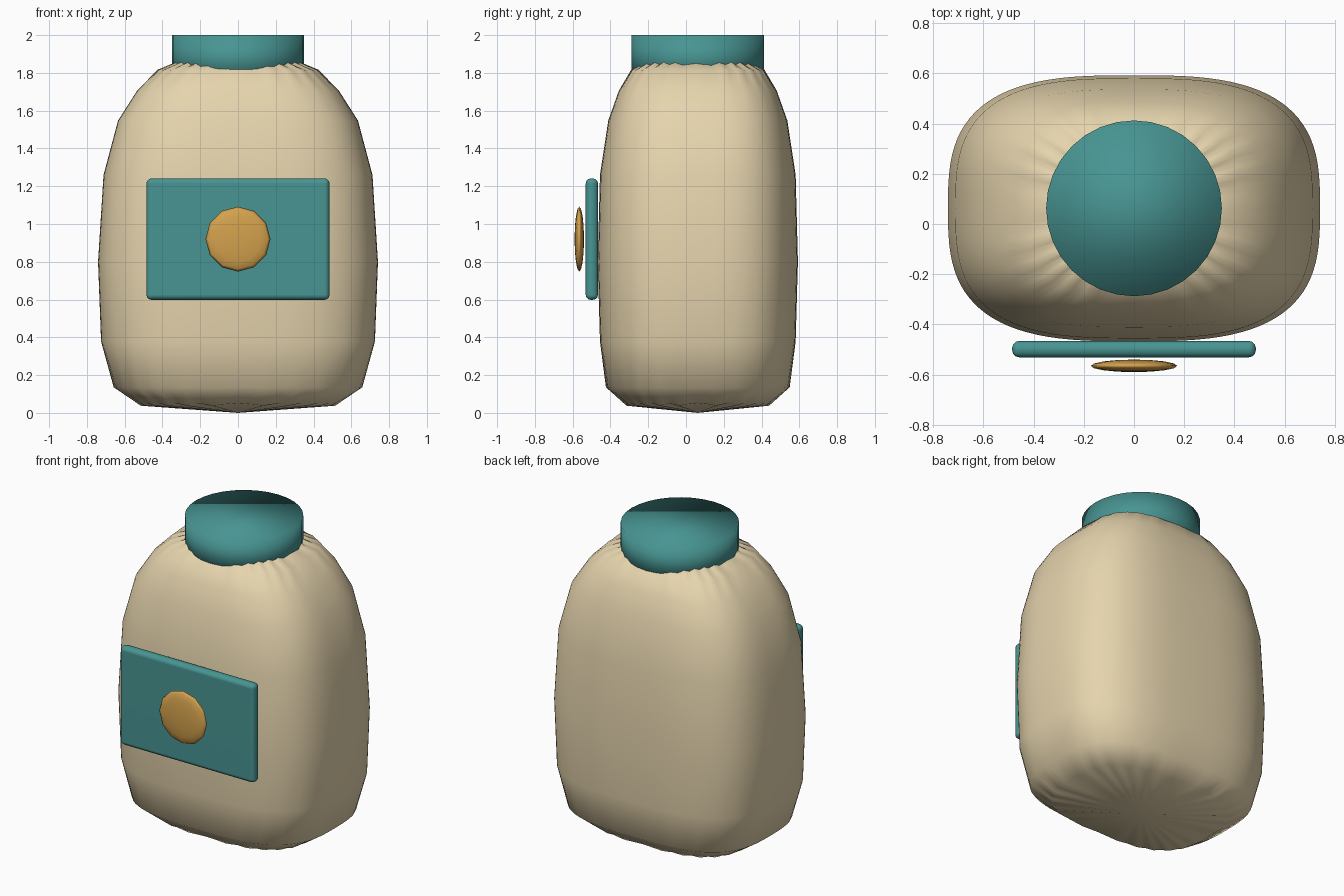
import bpy, bmesh, math

if "Cube" in bpy.data.objects:
    bpy.data.objects.remove(bpy.data.objects["Cube"])

CY = 0.0625      # y centre of the body
SEGS = 96
FOLDS = 24


def material(name, rgb):
    m = bpy.data.materials.new(name)
    m.diffuse_color = (*rgb, 1)
    m.use_nodes = True
    m.node_tree.nodes["Principled BSDF"].inputs["Base Color"].default_value = m.diffuse_color
    return m


SAND = material("sand", (0.79, 0.66, 0.42))
TEAL = material("teal", (0.064, 0.30, 0.29))
GOLD = material("gold", (0.66, 0.36, 0.075))


def finish(bm, name, mat, location):
    bmesh.ops.recalc_face_normals(bm, faces=bm.faces)
    me = bpy.data.meshes.new(name)
    bm.to_mesh(me)
    bm.free()
    me.materials.append(mat)
    for p in me.polygons:
        p.use_smooth = True
    ob = bpy.data.objects.new(name, me)
    ob.location = location
    bpy.context.collection.objects.link(ob)
    return ob


# Body: rounded-rectangle rings (z, half width, half depth, fold depth)
rings = [
    (0.045, 0.525, 0.385, 0.014), (0.134, 0.656, 0.485, 0.003),
    (0.378, 0.725, 0.518, 0), (0.80, 0.741, 0.53, 0),
    (1.26, 0.712, 0.518, 0), (1.548, 0.635, 0.474, 0),
    (1.706, 0.534, 0.418, 0), (1.815, 0.425, 0.352, 0.003),
    (1.862, 0.30, 0.26, 0.012),
]


def spow(v):
    return math.copysign(abs(v) ** (2 / 3), v)


bm = bmesh.new()
loops = []
for z, a, b, fold in rings:
    loop = []
    for i in range(SEGS):
        t = 2 * math.pi * i / SEGS
        w = math.cos(FOLDS * t)
        k = 1 + fold * w
        loop.append(bm.verts.new((a * k * spow(math.cos(t)),
                                  b * k * spow(math.sin(t)),
                                  z + 0.5 * fold * w)))
    loops.append(loop)
for lo, hi in zip(loops, loops[1:]):
    for i in range(SEGS):
        j = (i + 1) % SEGS
        bm.faces.new((lo[i], lo[j], hi[j], hi[i]))
# Closed bottom and top, gathered to a point
for loop, z in ((loops[0], 0.0), (loops[-1], 1.88)):
    tip = bm.verts.new((0, 0, z))
    for i in range(SEGS):
        bm.faces.new((loop[i], loop[(i + 1) % SEGS], tip))
finish(bm, "body", SAND, (0, CY, 0))

# Cap, softly shaded over its rim
bm = bmesh.new()
bmesh.ops.create_cone(bm, cap_ends=True, segments=32, radius1=0.35,
                      radius2=0.35, depth=0.24)
finish(bm, "cap", TEAL, (0, CY, 1.88))

# Front label panel
bm = bmesh.new()
bmesh.ops.create_cube(bm, size=1)
bmesh.ops.scale(bm, vec=(0.97, 0.065, 0.643), verts=bm.verts)
bmesh.ops.bevel(bm, geom=bm.edges[:], offset=0.027, segments=3,
                profile=0.5, affect='EDGES')
label = finish(bm, "front_label", TEAL, (0, -0.4985, 0.92))
mod = label.modifiers.new("normals", 'WEIGHTED_NORMAL')
mod.keep_sharp = True

# Flattened round badge
bm = bmesh.new()
bmesh.ops.create_uvsphere(bm, u_segments=12, v_segments=8, radius=1)
for v in bm.verts:
    x, y, z = v.co
    v.co = (0.172 * x, -0.025 * z, 0.172 * y)
finish(bm, "badge", GOLD, (0, -0.565, 0.92))
